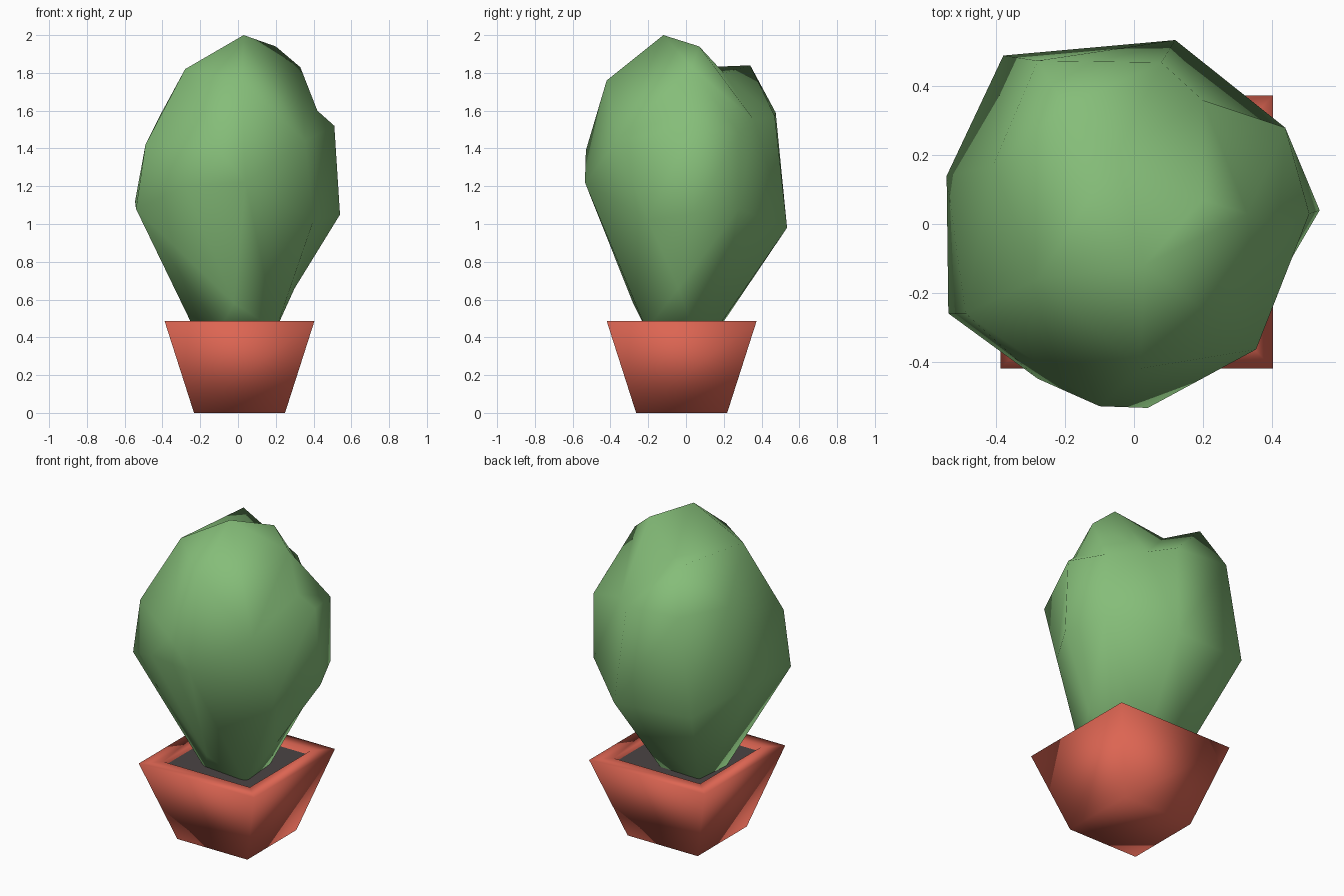
import bpy, bmesh
from mathutils import Vector

if "Cube" in bpy.data.objects:
    bpy.data.objects.remove(bpy.data.objects["Cube"])


def material(name, rgb):
    m = bpy.data.materials.new(name)
    m.diffuse_color = (*rgb, 1)
    m.use_nodes = True
    m.node_tree.nodes["Principled BSDF"].inputs["Base Color"].default_value = m.diffuse_color
    return m


GREEN = material("leaf green", (0.235, 0.51, 0.19))
TERRACOTTA = material("terracotta", (0.72, 0.13, 0.085))
SOIL = material("dark soil", (0.068, 0.057, 0.058))


def finish(bm, name, mat, smooth=True):
    bmesh.ops.recalc_face_normals(bm, faces=bm.faces)
    mesh = bpy.data.meshes.new(name)
    bm.to_mesh(mesh)
    bm.free()
    mesh.materials.append(mat)
    for p in mesh.polygons:
        p.use_smooth = smooth
    ob = bpy.data.objects.new(name, mesh)
    bpy.context.collection.objects.link(ob)
    return ob


def square_loft(name, profile, mat, smooth=True):
    """Square rings of (half width, height) joined into a closed shell."""
    bm = bmesh.new()
    cx, cy = 0.008, -0.023
    rings = [[bm.verts.new((cx + sx * h, cy + sy * h, z))
              for sx, sy in ((-1, -1), (1, -1), (1, 1), (-1, 1))] for h, z in profile]
    for a, b in zip(rings, rings[1:]):
        for i in range(4):
            j = (i + 1) % 4
            bm.faces.new((a[i], a[j], b[j], b[i]))
    bm.faces.new(rings[0][::-1])
    if len(profile) > 1:
        bm.faces.new(rings[-1])
    return finish(bm, name, mat, smooth)


def wrapped_skin(name, points, centre, mat):
    """One lumpy skin: connect the points as seen from the centre, keeping dips."""
    bm = bmesh.new()
    c = Vector(centre)
    place = {}
    for p in points:
        d = Vector(p) - c
        # directions are taken in a squashed space, as the plant is tall
        v = bm.verts.new(Vector((d.x, d.y, d.z * 0.62)).normalized())
        place[v] = Vector(p)
    bmesh.ops.convex_hull(bm, input=bm.verts)
    bmesh.ops.recalc_face_normals(bm, faces=bm.faces)
    for v, p in place.items():
        v.co = p
    return finish(bm, name, mat)


# Pot with a flat rim, and soil as a single sheet inside
square_loft("pot", [(0.241, 0), (0.397, 0.487), (0.298, 0.487), (0.288, 0.45)], TERRACOTTA)
square_loft("soil", [(0.294, 0.463)], SOIL, smooth=False)

tips = [(0.03, -0.12, 2.0), (0.20, 0.07, 1.94), (-0.28, -0.16, 1.82),
        (0.02, -0.42, 1.76), (0.33, 0.03, 1.83), (-0.20, 0.34, 1.84), (-0.05, 0.20, 1.80)]
shoulders = [(-0.49, -0.26, 1.42), (-0.41, 0.17, 1.58), (-0.28, 0.475, 1.59),
             (0.08, 0.47, 1.57), (0.20, 0.36, 1.55), (0.44, 0.28, 1.48), (0.42, -0.01, 1.60),
             (0.51, 0.03, 1.52), (0.355, -0.365, 1.44), (-0.10, -0.53, 1.39)]
belly = [(-0.54, -0.26, 1.08), (-0.545, 0.14, 1.12), (-0.38, 0.49, 1.0), (0.12, 0.535, 0.98),
         (0.44, 0.28, 1.08), (0.54, 0.04, 1.05), (0.40, -0.20, 1.02), (0.04, -0.535, 1.22),
         (-0.28, -0.45, 1.20)]
base = [(-0.02, -0.28, 0.58), (0.30, -0.04, 0.66), (-0.23, -0.05, 0.44), (-0.10, -0.18, 0.44),
        (0.20, -0.21, 0.44), (0.18, 0.04, 0.44), (0.05, 0.16, 0.44), (-0.21, 0.17, 0.44)]

# Foliage
wrapped_skin("foliage", tips + shoulders + belly + base, (0, 0, 1.15), GREEN)
